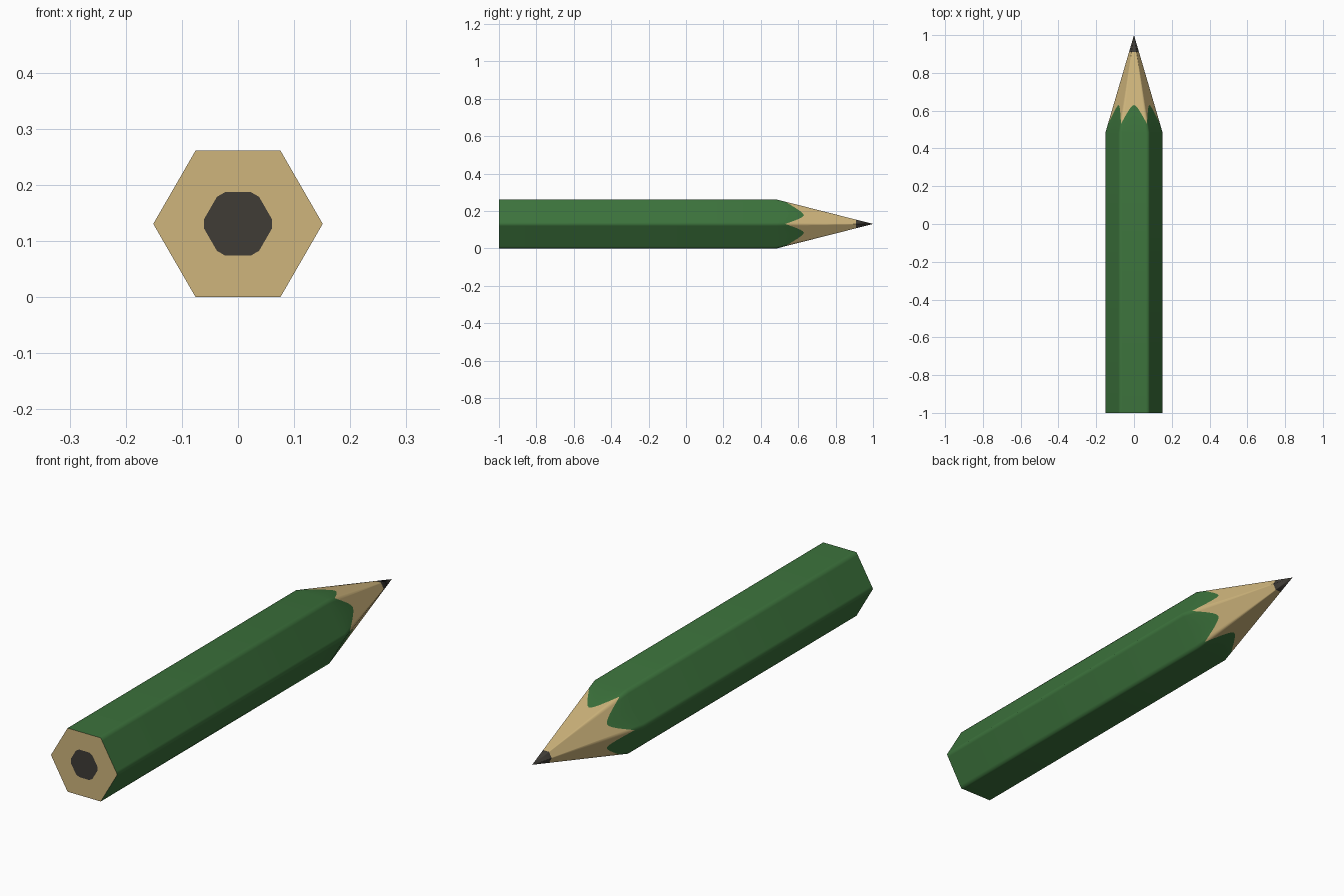
import bpy, bmesh, math
from mathutils import Vector

# Remove the default object
cube = bpy.data.objects.get("Cube")
if cube:
    bpy.data.objects.remove(cube, do_unlink=True)

RADIUS = 0.151
CENTRE_Z = RADIUS * math.cos(math.pi / 6)
BACK, SHOULDER, LEAD, TIP = -1.0, 0.485, 0.91, 1.0
STEPS = 12  # points across each side of the sharpened end


def material(name, colour):
    mat = bpy.data.materials.new(name)
    mat.use_nodes = True
    mat.diffuse_color = (*colour, 1)
    mat.node_tree.nodes["Principled BSDF"].inputs["Base Color"].default_value = (*colour, 1)
    return mat


green = material("green paint", (0.045, 0.17, 0.045))
wood = material("bare wood", (0.62, 0.46, 0.20))
graphite = material("graphite", (0.05, 0.045, 0.037))


def corner(k, radius=RADIUS):
    a = k * math.pi / 3
    return Vector((radius * math.cos(a), 0, CENTRE_Z + radius * math.sin(a)))


def at(point, y):
    """Slide a point of the hexagon outline along the pencil, tapering past the shoulder."""
    scale = min(1, (TIP - y) / (TIP - SHOULDER))
    return (point.x * scale, y, CENTRE_Z + (point.z - CENTRE_Z) * scale)


def scallop(t):
    """Paint edge: low at the hexagon corners, rounded peak mid-side."""
    return 0.53 + 0.10 * (1 - abs(2 * t - 1) ** 1.7)


def finish(name, bm, mats, smooth_angle):
    bmesh.ops.remove_doubles(bm, verts=bm.verts, dist=0.00001)
    bmesh.ops.recalc_face_normals(bm, faces=bm.faces)
    mesh = bpy.data.meshes.new(name)
    bm.to_mesh(mesh)
    bm.free()
    for mat in mats:
        mesh.materials.append(mat)
    obj = bpy.data.objects.new(name, mesh)
    bpy.context.collection.objects.link(obj)
    bpy.ops.object.select_all(action='DESELECT')
    obj.select_set(True)
    bpy.context.view_layer.objects.active = obj
    bpy.ops.object.shade_smooth_by_angle(angle=math.radians(smooth_angle))
    return obj


def add_face(bm, points, index=0):
    bm.faces.new([bm.verts.new(p) for p in points]).material_index = index


# Painted hexagonal barrel and the sharpened cone with its scalloped paint edge
bm = bmesh.new()
for k in range(6):
    a, b = corner(k), corner(k + 1)
    for i in range(STEPS):
        t, u = i / STEPS, (i + 1) / STEPS
        p, q = a.lerp(b, t), a.lerp(b, u)
        rows = [(BACK, BACK), (SHOULDER, SHOULDER), (scallop(t), scallop(u)), (LEAD, LEAD)]
        for n, index in enumerate((0, 0, 1)):
            (y0, y1), (y2, y3) = rows[n], rows[n + 1]
            add_face(bm, [at(p, y0), at(q, y1), at(q, y3), at(p, y2)], index)
    # Graphite point
    ring = [at(a.lerp(b, i / STEPS), LEAD) for i in range(STEPS + 1)]
    add_face(bm, ring + [(0, TIP, CENTRE_Z)], 2)
finish("pencil_barrel", bm, (green, wood, graphite), 65)

# Flat end: wood around a graphite core with slightly blunted corners
bm = bmesh.new()
core = []
for k in range(6):
    for offset in (-8, 8):
        a = math.radians(60 * k + offset)
        core.append(Vector((0.061 * math.cos(a), BACK, CENTRE_Z + 0.061 * math.sin(a))))
for k in range(6):
    a, b = at(corner(k), BACK), at(corner(k + 1), BACK)
    add_face(bm, [a, core[2 * k], core[2 * k + 1]])
    add_face(bm, [a, core[2 * k + 1], core[(2 * k + 2) % 12], b])
add_face(bm, core, 1)
finish("pencil_flat_end", bm, (wood, graphite), 30)
